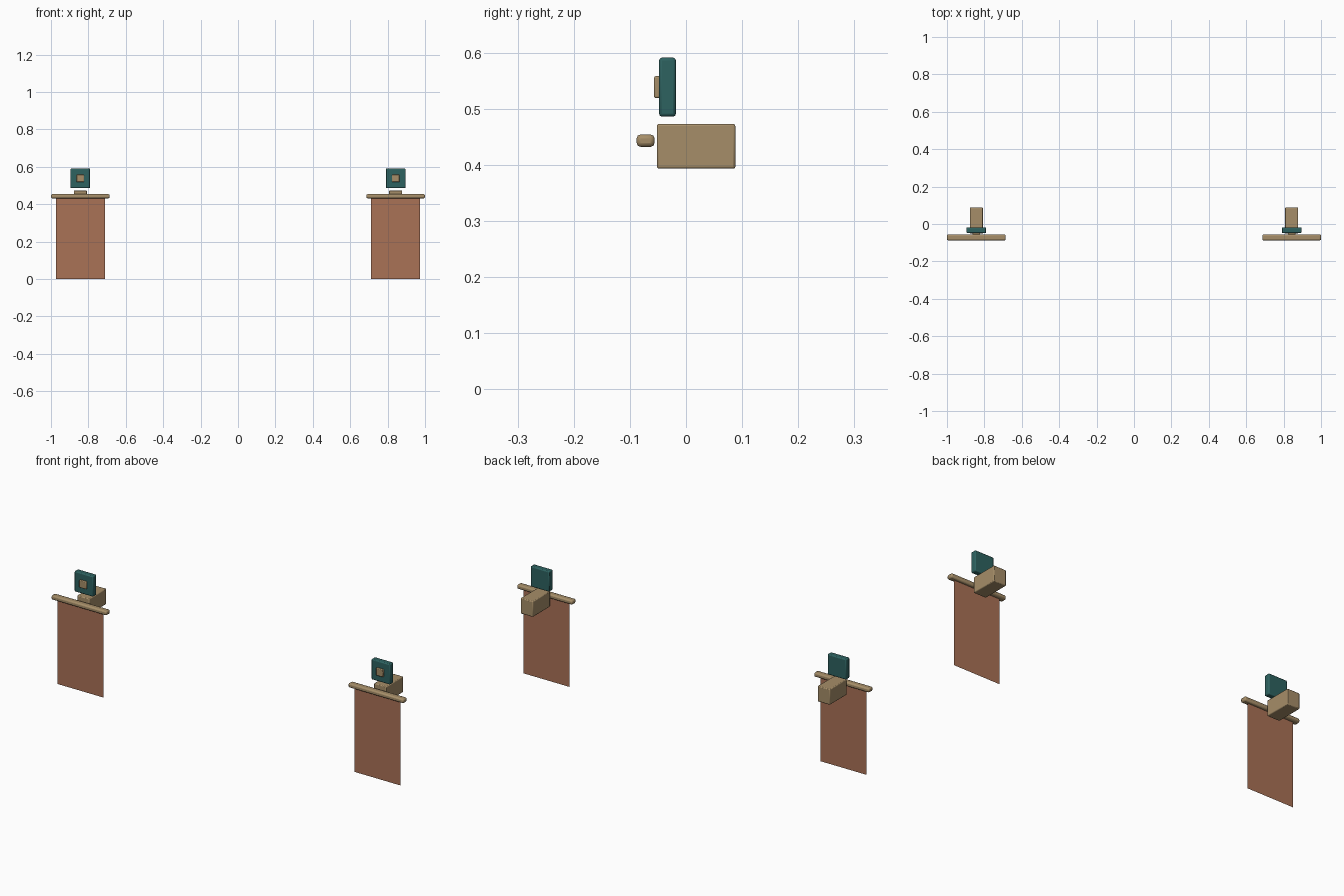
import bpy

if "Cube" in bpy.data.objects:
    bpy.data.objects.remove(bpy.data.objects["Cube"])


def material(name, rgb):
    m = bpy.data.materials.new(name)
    m.diffuse_color = (*rgb, 1.0)
    m.use_nodes = True
    m.node_tree.nodes["Principled BSDF"].inputs["Base Color"].default_value = m.diffuse_color
    return m


wood = material("wood", (0.38, 0.27, 0.14))
teal = material("teal", (0.027, 0.122, 0.117))
clay = material("terracotta_cloth", (0.40, 0.168, 0.093))


def box(name, lo, hi, bevel, mat):
    """Bevelled box between two corners."""
    bpy.ops.mesh.primitive_cube_add(size=1, location=[(a + b) / 2 for a, b in zip(lo, hi)])
    ob = bpy.context.object
    ob.name = name
    ob.scale = [b - a for a, b in zip(lo, hi)]
    bpy.ops.object.transform_apply(location=False, rotation=False, scale=True)
    mod = ob.modifiers.new("soft_edges", "BEVEL")
    mod.width = bevel
    mod.segments = 2
    ob.data.materials.append(mat)
    bpy.ops.object.shade_smooth_by_angle()
    return ob


def cloth(name, x, half_w, y, top):
    """Thin hanging sheet, a single vertical plane."""
    me = bpy.data.meshes.new(name)
    me.from_pydata([(x - half_w, y, 0), (x + half_w, y, 0),
                    (x + half_w, y, top), (x - half_w, y, top)], [], [(0, 1, 2, 3)])
    ob = bpy.data.objects.new(name, me)
    bpy.context.collection.objects.link(ob)
    me.materials.append(mat := clay)
    return ob


# Two identical hanging banners, left and right
for side, x in (("left", -0.843), ("right", 0.843)):
    # Hanging sheet and the rod that carries it
    cloth(f"{side}_banner_cloth", x, 0.131, -0.072, 0.432)
    box(f"{side}_banner_rod", (x - 0.157, -0.088, 0.432), (x + 0.157, -0.056, 0.454), 0.007, wood)
    # Wall bracket behind the rod
    box(f"{side}_bracket", (x - 0.035, -0.052, 0.393), (x + 0.035, 0.088, 0.473), 0.004, wood)
    # Square plaque with small stud on its front
    box(f"{side}_plaque", (x - 0.053, -0.048, 0.486), (x + 0.053, -0.018, 0.591), 0.005, teal)
    box(f"{side}_plaque_stud", (x - 0.02, -0.057, 0.519), (x + 0.02, -0.046, 0.558), 0.003, wood)
